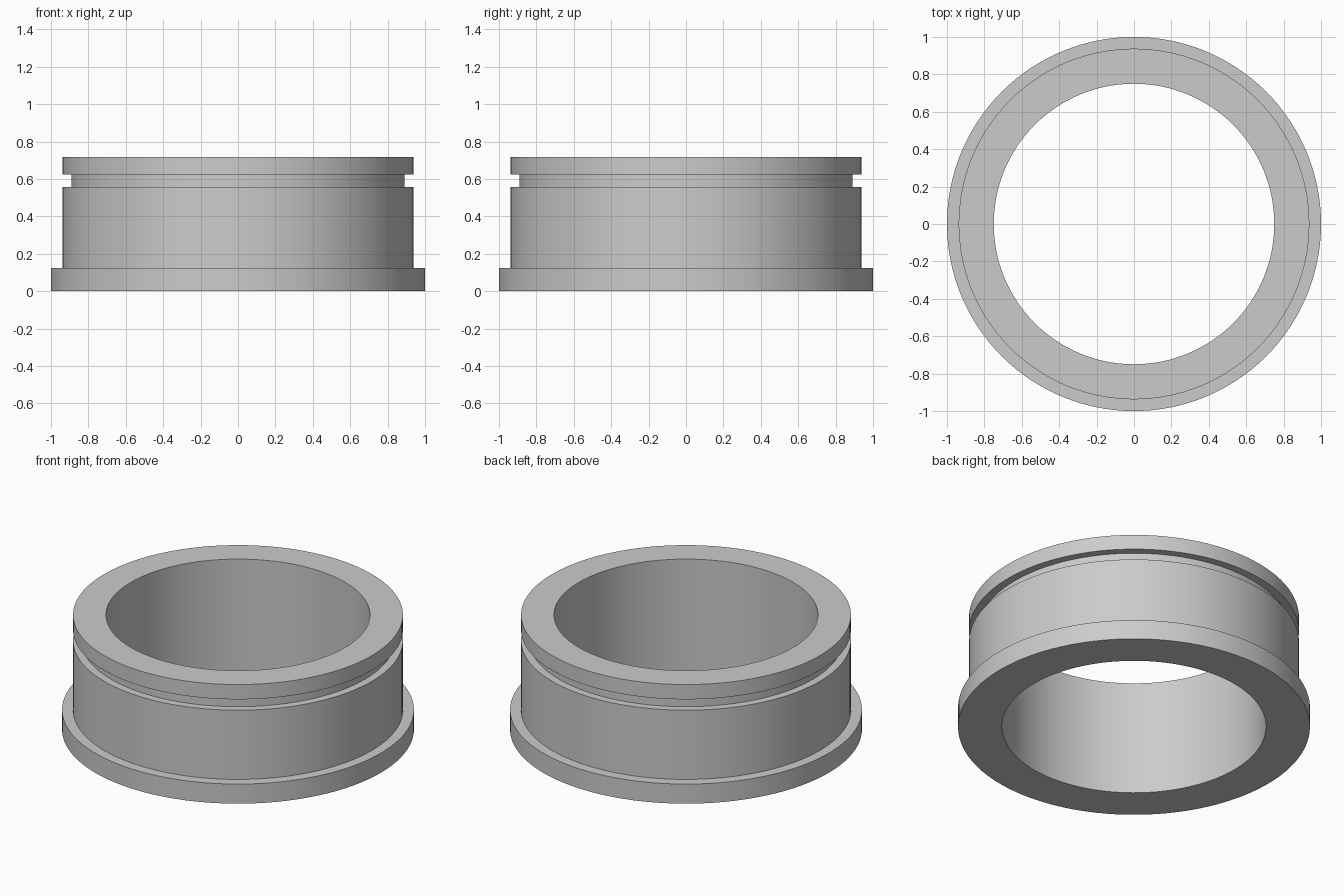
import bpy
import bmesh
import math

SEGMENTS = 128

cube = bpy.data.objects.get("Cube")
if cube:
    bpy.data.objects.remove(cube, do_unlink=True)

# Plain grey metal
grey = bpy.data.materials.new("grey_metal")
grey.use_nodes = True
colour = (0.6, 0.6, 0.6, 1)
grey.diffuse_color = colour
grey.node_tree.nodes["Principled BSDF"].inputs["Base Color"].default_value = colour


def lathe_ring(name, profile, material):
    """Spin a closed (radius, height) profile around the z axis."""
    bm = bmesh.new()
    verts = [bm.verts.new((r, 0, z)) for r, z in profile]
    edges = [bm.edges.new((v, verts[i - 1])) for i, v in enumerate(verts)]
    bmesh.ops.spin(bm, geom=verts + edges, cent=(0, 0, 0), axis=(0, 0, 1),
                   angle=math.tau, steps=SEGMENTS, use_merge=True)
    bmesh.ops.remove_doubles(bm, verts=bm.verts, dist=0.0001)
    bmesh.ops.recalc_face_normals(bm, faces=bm.faces)
    mesh = bpy.data.meshes.new(name)
    bm.to_mesh(mesh)
    bm.free()
    mesh.materials.append(material)
    obj = bpy.data.objects.new(name, mesh)
    bpy.context.collection.objects.link(obj)
    bpy.ops.object.select_all(action="DESELECT")
    obj.select_set(True)
    bpy.context.view_layer.objects.active = obj
    bpy.ops.object.shade_smooth_by_angle(angle=math.radians(30))
    return obj


# Radii and heights of the bushing
bore, groove, body, flange = 0.75, 0.89, 0.9375, 1.0
flange_top, groove_low, groove_high, top = 0.123, 0.557, 0.625, 0.718

# Flanged sleeve with a snap-ring groove near the top
lathe_ring("flanged_bushing", [
    (bore, 0), (flange, 0), (flange, flange_top), (body, flange_top),
    (body, groove_low), (groove, groove_low),
    (groove, groove_high), (body, groove_high),
    (body, top), (bore, top),
], grey)
